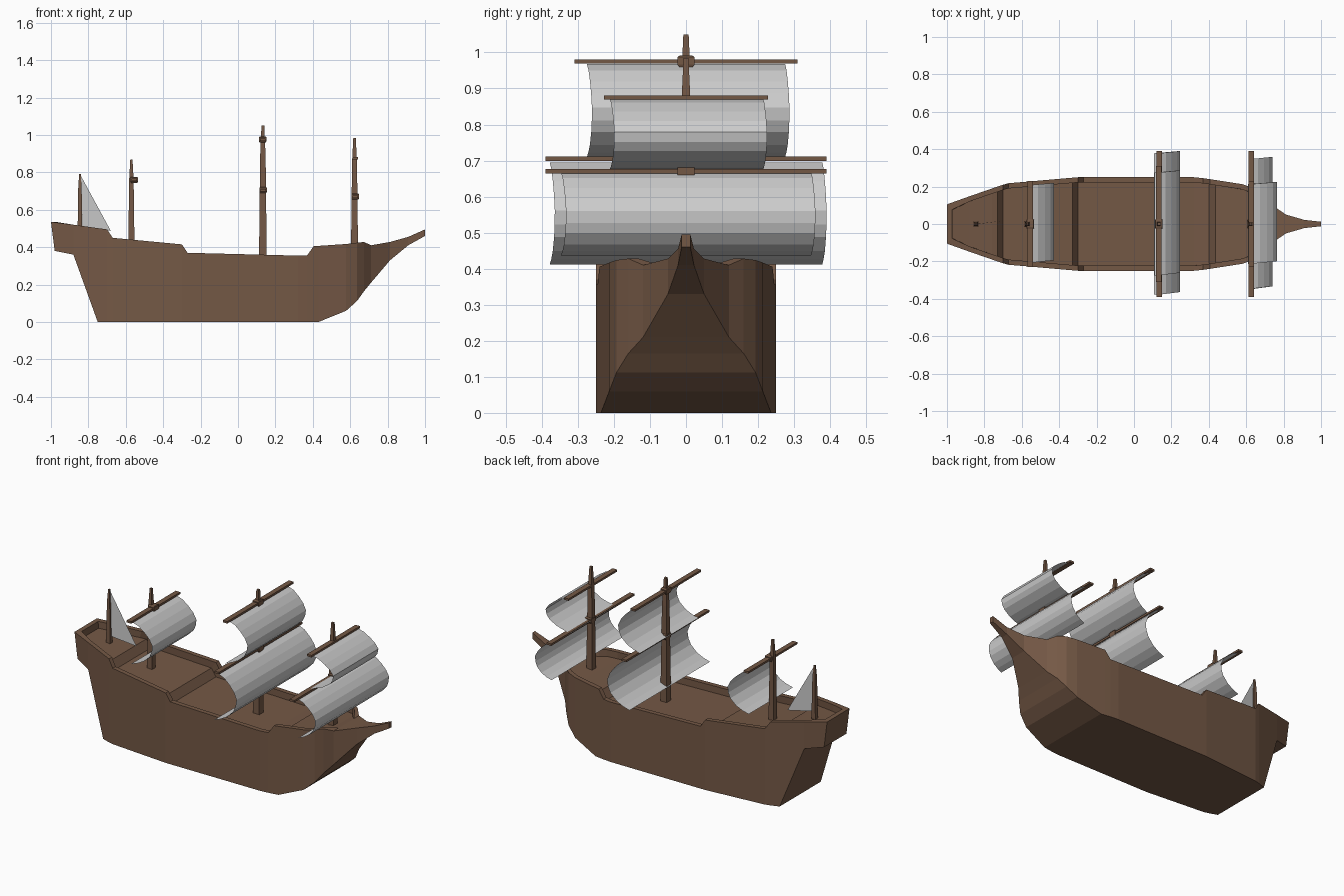
import bpy, bmesh
from mathutils import Vector

if "Cube" in bpy.data.objects:
    bpy.data.objects.remove(bpy.data.objects["Cube"])

wood = bpy.data.materials.new("wood")
wood.diffuse_color = (0.175, 0.098, 0.06, 1)
wood.use_nodes = True
wood.node_tree.nodes["Principled BSDF"].inputs["Base Color"].default_value = wood.diffuse_color


def make_object(name, verts, faces, mat=None):
    me = bpy.data.meshes.new(name)
    me.from_pydata(verts, [], faces)
    bm = bmesh.new()
    bm.from_mesh(me)
    bmesh.ops.remove_doubles(bm, verts=bm.verts, dist=1e-5)
    bmesh.ops.recalc_face_normals(bm, faces=bm.faces)
    bm.to_mesh(me)
    bm.free()
    ob = bpy.data.objects.new(name, me)
    bpy.context.collection.objects.link(ob)
    if mat:
        me.materials.append(mat)
    return ob


def tapered_post(name, x, levels):
    """Square post: levels are (z, half x, half y)."""
    verts, faces = [], []
    for z, hx, hy in levels:
        verts += [(x - hx, -hy, z), (x + hx, -hy, z), (x + hx, hy, z), (x - hx, hy, z)]
    for i in range(len(levels) - 1):
        for j in range(4):
            k = (j + 1) % 4
            faces.append((4 * i + j, 4 * i + k, 4 * i + 4 + k, 4 * i + 4 + j))
    n = len(verts)
    faces += [(3, 2, 1, 0), (n - 4, n - 3, n - 2, n - 1)]
    return make_object(name, verts, faces, wood)


# Hull stations: bottom x, bottom z, rail x, rail z, half width, deck x shift
stations = [
    (-.98, .38, -1.0, .535, .105, .03),
    (-.88, .36, -.88, .52, .148, 0),
    (-.75, 0, -.75, .502, .193, -.01),
    (-.70, 0, -.70, .495, .21, -.03),
    (-.67, 0, -.67, .45, .218, -.03),
    (-.30, 0, -.30, .415, .25, -.03),
    (-.27, 0, -.27, .37, .25, -.03),
    (.32, 0, .32, .355, .25, 0),
    (.37, 0, .37, .357, .245, .03),
    (.405, 0, .405, .406, .24, .03),
    (.43, 0, .43, .407, .236, .03),
    (.578, .06, .578, .417, .213, 0),
    (.636, .112, .636, .424, .193, 0),
    (.674, .165, .674, .428, .16, -.015),
    (.711, .21, .711, .41, .119, 0),
    (.813, .33, .813, .428, .05, 0),
    (.91, .41, .91, .455, .022, 0),
    (1.0, .46, 1.0, .495, .012, 0),
]
RAIL, DEPTH = .028, .04
verts, faces = [], []
for xb, zb, xt, zt, w, dx in stations:
    beak = xt > .7
    wi = w * .6 if beak else w - RAIL
    zd = zt if beak else zt - DEPTH
    xr = xt + RAIL if xt == -1 else xt
    # ring: bottom, rail outside, rail inside, deck, mirrored back
    half = [(xb, w, zb), (xt, w, zt), (xr, wi, zt), (xt + dx, wi - .0005, zd)]
    verts += half + [(x, -y, z) for x, y, z in reversed(half)]
for i in range(len(stations) - 1):
    for j in range(8):
        k = (j + 1) % 8
        faces.append((8 * i + j, 8 * i + k, 8 * i + 8 + k, 8 * i + 8 + j))
last = 8 * (len(stations) - 1)
for j in range(3):
    faces.append((j, j + 1, 6 - j, 7 - j))          # transom and stern rail
faces.append((last, last + 1, last + 6, last + 7))  # beak tip
make_object("hull", verts, faces, wood)

# Masts: name, x, foot z, head z, base half width
for name, x, z0, z1, r in [("main_mast", .133, .31, 1.05, .021),
                           ("fore_mast", .623, .37, .985, .019),
                           ("mizzen_mast", -.57, .38, .87, .017),
                           ("stern_mast", -.845, .46, .79, .013)]:
    zs = z0 + (z1 - z0) * .78
    tapered_post(name, x, [(z0, r, r), (zs, r * .7, r * .7), (z1, r * .35, r * .35)])

# Sail section: (bulge fraction, height fraction) from head to foot
section = [(0, 1), (.34, .93), (.62, .81), (.85, .68), (1, .53),
           (.97, .39), (.87, .27), (.6, .13), (.3, .05), (0, 0)]


def square_rig(name, x, ztop, zbot, bulge, foot, w, yard_w, yard_z, collar=True):
    """Bulging sail with its yard and mast collar; foot is the x shift at the bottom."""
    verts, faces = [], []
    for d, t in section:
        sx = x + bulge * d + foot * (1 - t) ** 4
        sz = zbot + (ztop - zbot) * t
        verts += [(sx, -w + .014 * d, sz), (sx, w + .012 * d, sz)]
    for i in range(len(section) - 1):
        a = 2 * i
        faces.append((a, a + 1, a + 3, a + 2))
    make_object(name + "_sail", verts, faces)
    yx = x + .002
    tapered_post(name + "_yard", yx, [(yard_z - .006, .015, yard_w), (yard_z + .006, .015, yard_w)])
    if collar:
        tapered_post(name + "_collar", yx, [(yard_z - .016, .017, .018), (yard_z - .008, .02, .024),
                                            (yard_z + .012, .02, .024), (yard_z + .016, .017, .018)])


square_rig("main_upper", .13, .968, .71, .116, -.02, .275, .31, .975)
square_rig("main_lower", .132, .695, .412, .114, -.025, .378, .39, .705)
square_rig("fore_upper", .625, .875, .672, .14, -.015, .213, .228, .875, False)
square_rig("fore_lower", .625, .668, .437, .114, .015, .347, .39, .67)
square_rig("mizzen", -.557, .755, .502, .13, 0, .208, .23, .76)

# Triangular stern sail
make_object("stern_sail", [(-.842, 0, .785), (-.83, 0, .513), (-.68, .02, .487)], [(0, 1, 2)])
